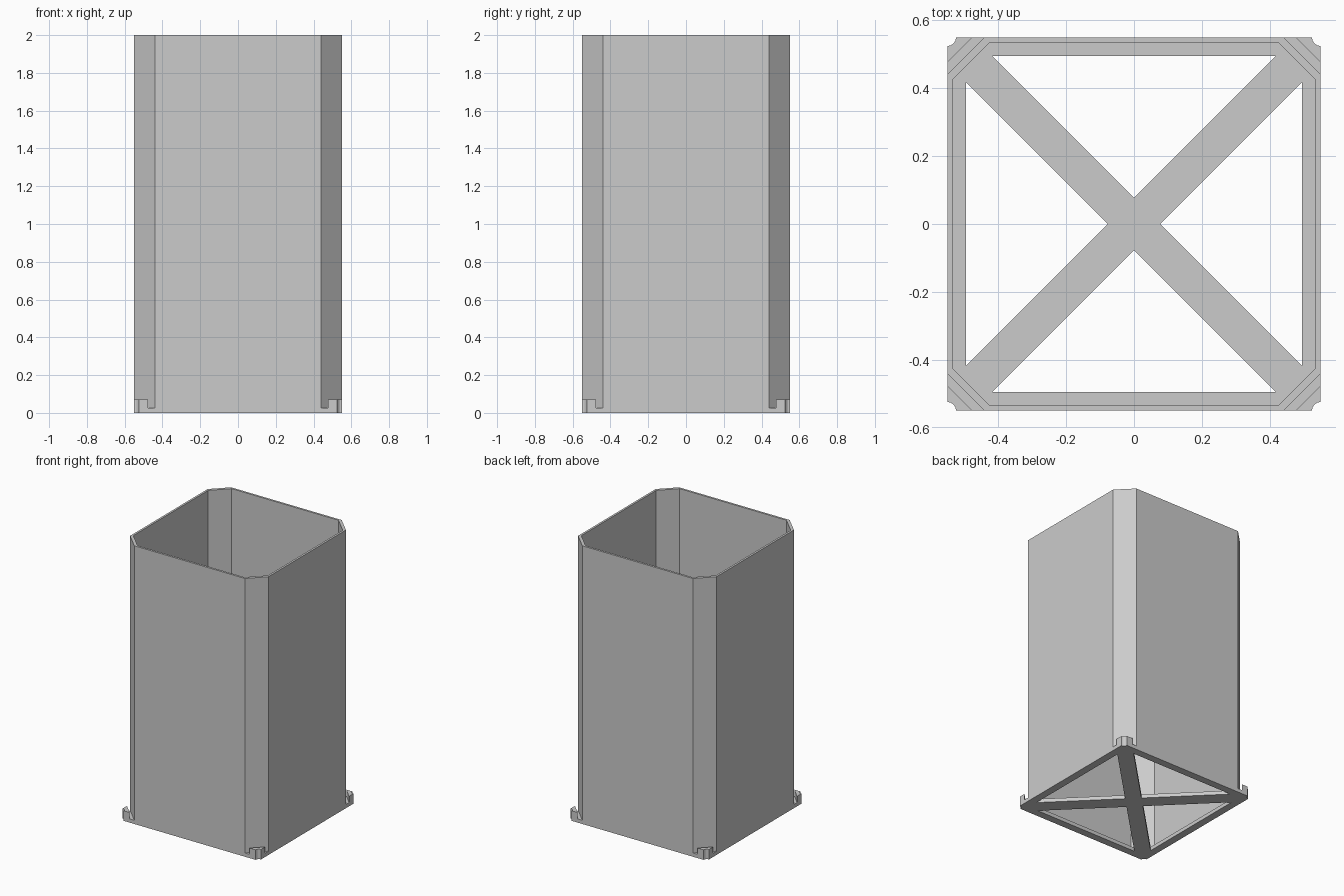
import bpy, bmesh
from math import sin, cos, pi
from mathutils import Vector, Matrix

cube = bpy.data.objects.get("Cube")
if cube:
    bpy.data.objects.remove(cube)

HALF = 0.55       # outer half width
WALL = 0.015      # wall thickness
CHAMFER = 0.11    # corner cut of the tube
FLOOR = 0.027     # base thickness
HOOK_TOP = 0.072
HOOK_SIDE = 0.476
NOTCH = 0.026     # radius of the scooped outer corner
HOLE = 0.495      # outer edge of the floor openings
RIB = 0.077       # tip of each opening, measured from the centre

grey = bpy.data.materials.new("light grey")
grey.use_nodes = True
grey.diffuse_color = (0.6, 0.6, 0.6, 1)
grey.node_tree.nodes["Principled BSDF"].inputs["Base Color"].default_value = (0.6, 0.6, 0.6, 1)


def turn(points, quarter):
    """Rotate 2D points by quarter turns about the centre."""
    rot = Matrix.Rotation(quarter * pi / 2, 2)
    return [rot @ Vector(p) for p in points]


def prism(name, loops, z0, z1):
    """Extrude an outline, with any inner loops as holes, from z0 to z1."""
    bm = bmesh.new()
    for loop in loops:
        verts = [bm.verts.new((p[0], p[1], z0)) for p in loop]
        for a, b in zip(verts, verts[1:] + verts[:1]):
            bm.edges.new((a, b))
    bmesh.ops.triangle_fill(bm, use_beauty=True, edges=bm.edges[:], normal=(0, 0, 1))
    top = bmesh.ops.extrude_face_region(bm, geom=bm.faces[:], use_keep_orig=True)
    moved = [g for g in top["geom"] if isinstance(g, bmesh.types.BMVert)]
    bmesh.ops.translate(bm, verts=moved, vec=(0, 0, z1 - z0))
    bmesh.ops.recalc_face_normals(bm, faces=bm.faces[:])
    bmesh.ops.dissolve_limit(bm, angle_limit=0.01, verts=bm.verts[:], edges=bm.edges[:])
    mesh = bpy.data.meshes.new(name)
    bm.to_mesh(mesh)
    bm.free()
    mesh.materials.append(grey)
    obj = bpy.data.objects.new(name, mesh)
    bpy.context.scene.collection.objects.link(obj)
    return obj


def octagon(half, flat):
    return [p for q in range(4) for p in turn([(half, flat), (flat, half)], q)]


# Scooped corner, running from the +x side to the +y side
scoop = [(HALF - NOTCH * sin(a), HALF - NOTCH * cos(a))
         for a in (i * pi / 8 for i in range(5))]

# Base plate: scooped square with four triangular openings leaving a cross
outline = [p for q in range(4) for p in turn(scoop, q)]
opening = [(0, RIB), (HOLE - RIB, HOLE), (RIB - HOLE, HOLE)]
prism("base_frame", [outline] + [turn(opening, q) for q in range(4)], 0, FLOOR)

# Tall thin tube with chamfered corners, open at the top
flat = HALF - CHAMFER
prism("tube_wall", [octagon(HALF, flat), octagon(HALF - WALL, flat - WALL)], FLOOR, 2)

# Upright lugs on the corners of the base, with a gap to the tube
lug = [(HALF, HOOK_SIDE)] + scoop + [(HOOK_SIDE, HALF)]
for q, name in enumerate(("back_left", "back_right", "front_right", "front_left")):
    prism(name + "_lug", [turn(lug, q)], FLOOR, HOOK_TOP)
